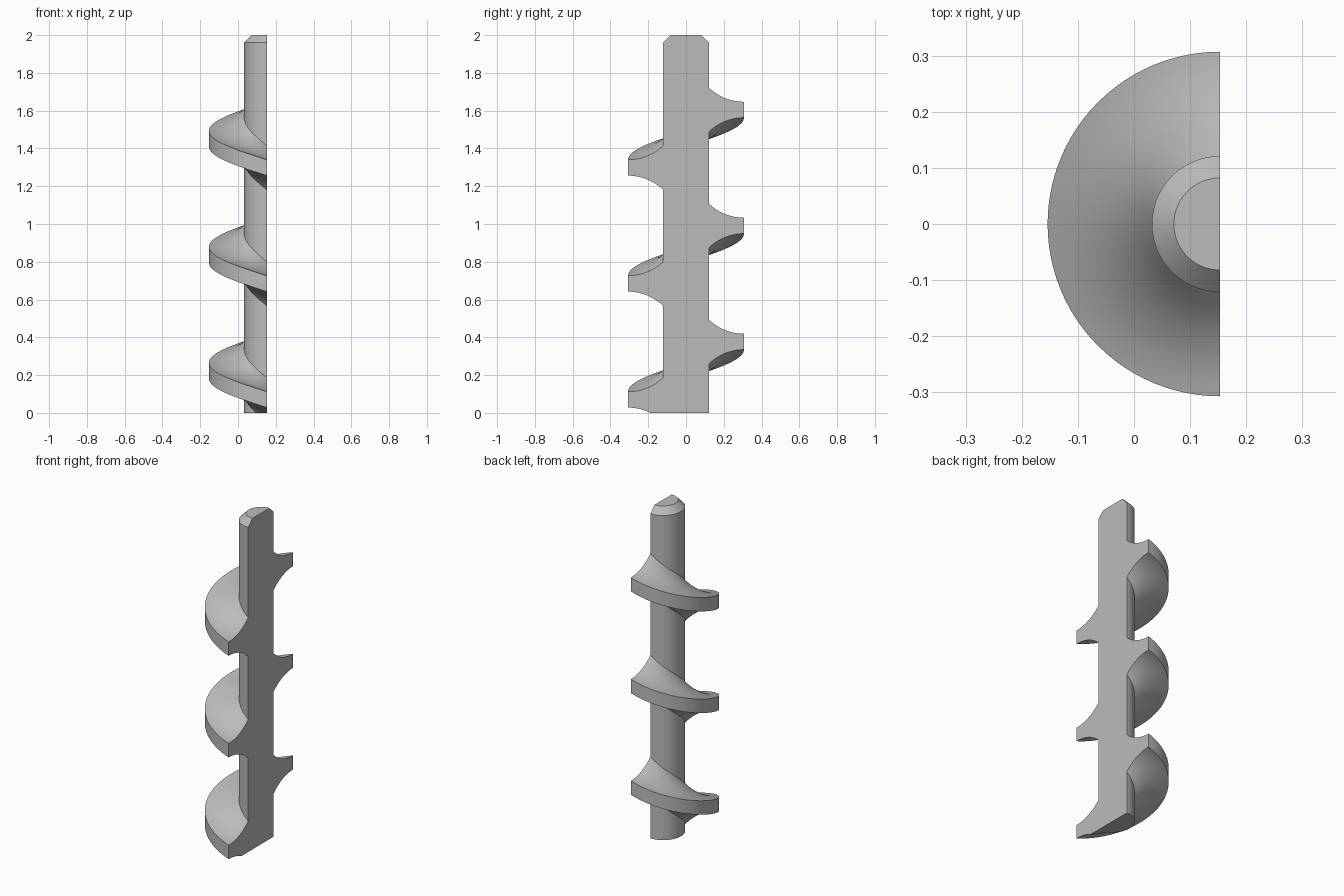
import bpy
import bmesh
from math import pi, sin, cos, sqrt, radians

cube = bpy.data.objects.get("Cube")
if cube:
    bpy.data.objects.remove(cube, do_unlink=True)

AXIS_X = 0.153       # screw axis lies in the flat cut plane
SHAFT_R, FLIGHT_R = 0.121, 0.307
HEIGHT, CHAMFER = 2.0, 0.039
PITCH = 0.614
TIP_HALF, ROOT_HALF = 0.042, 0.117
STEPS = 48           # segments per half turn

steel = bpy.data.materials.new("plain grey")
steel.use_nodes = True
grey = (0.5, 0.5, 0.5, 1)
steel.diffuse_color = grey
steel.node_tree.nodes["Principled BSDF"].inputs["Base Color"].default_value = grey


def half_sweep(name, section, drop=0.0, floor_cut=False):
    """Sweep a closed (radius, z) section half a turn round the axis, back to front."""
    bm = bmesh.new()
    rings = []
    for i in range(STEPS + 1):
        t = i / STEPS
        a = pi / 2 + pi * t
        rings.append([bm.verts.new((AXIS_X + r * cos(a), r * sin(a), z - drop * t))
                      for r, z in section])
    n = len(section)
    for a, b in zip(rings, rings[1:]):
        for j in range(n):
            k = (j + 1) % n
            bm.faces.new((a[j], a[k], b[k], b[j]))
    bm.faces.new(rings[0])
    bm.faces.new(rings[-1][::-1])
    bmesh.ops.remove_doubles(bm, verts=bm.verts, dist=1e-5)
    if floor_cut:
        cut = bmesh.ops.bisect_plane(bm, geom=bm.verts[:] + bm.edges[:] + bm.faces[:],
                                     plane_co=(0, 0, 0), plane_no=(0, 0, -1),
                                     clear_outer=True)
        rim = [e for e in cut["geom_cut"] if isinstance(e, bmesh.types.BMEdge)]
        if rim:
            bmesh.ops.edgenet_fill(bm, edges=rim)
    bmesh.ops.recalc_face_normals(bm, faces=bm.faces)
    mesh = bpy.data.meshes.new(name)
    bm.to_mesh(mesh)
    bm.free()
    mesh.materials.append(steel)
    obj = bpy.data.objects.new(name, mesh)
    bpy.context.collection.objects.link(obj)
    bpy.ops.object.select_all(action='DESELECT')
    obj.select_set(True)
    bpy.context.view_layer.objects.active = obj
    bpy.ops.object.shade_smooth_by_angle(angle=radians(30))
    return obj


# Half shaft with chamfered top
half_sweep("shaft", [(0, 0), (SHAFT_R, 0), (SHAFT_R, HEIGHT - CHAMFER),
                     (SHAFT_R - CHAMFER, HEIGHT), (0, HEIGHT)])

# Flight section: thin rim, flaring to the root along an arc
width, flare = FLIGHT_R - SHAFT_R, ROOT_HALF - TIP_HALF
arc_r = (width ** 2 + flare ** 2) / (2 * flare)
upper = []
for i in range(13):
    d = width * (1 - i / 12)
    upper.append((SHAFT_R + width - d, TIP_HALF + arc_r - sqrt(arc_r ** 2 - d ** 2)))
section = upper + [(r, -z) for r, z in reversed(upper)]

# Three helical flights; the lowest is cut flat at the floor
for level, name in enumerate(("lower_flight", "middle_flight", "upper_flight")):
    z0 = 0.377 + PITCH * level
    half_sweep(name, [(r, z + z0) for r, z in section], PITCH / 2, level == 0)
